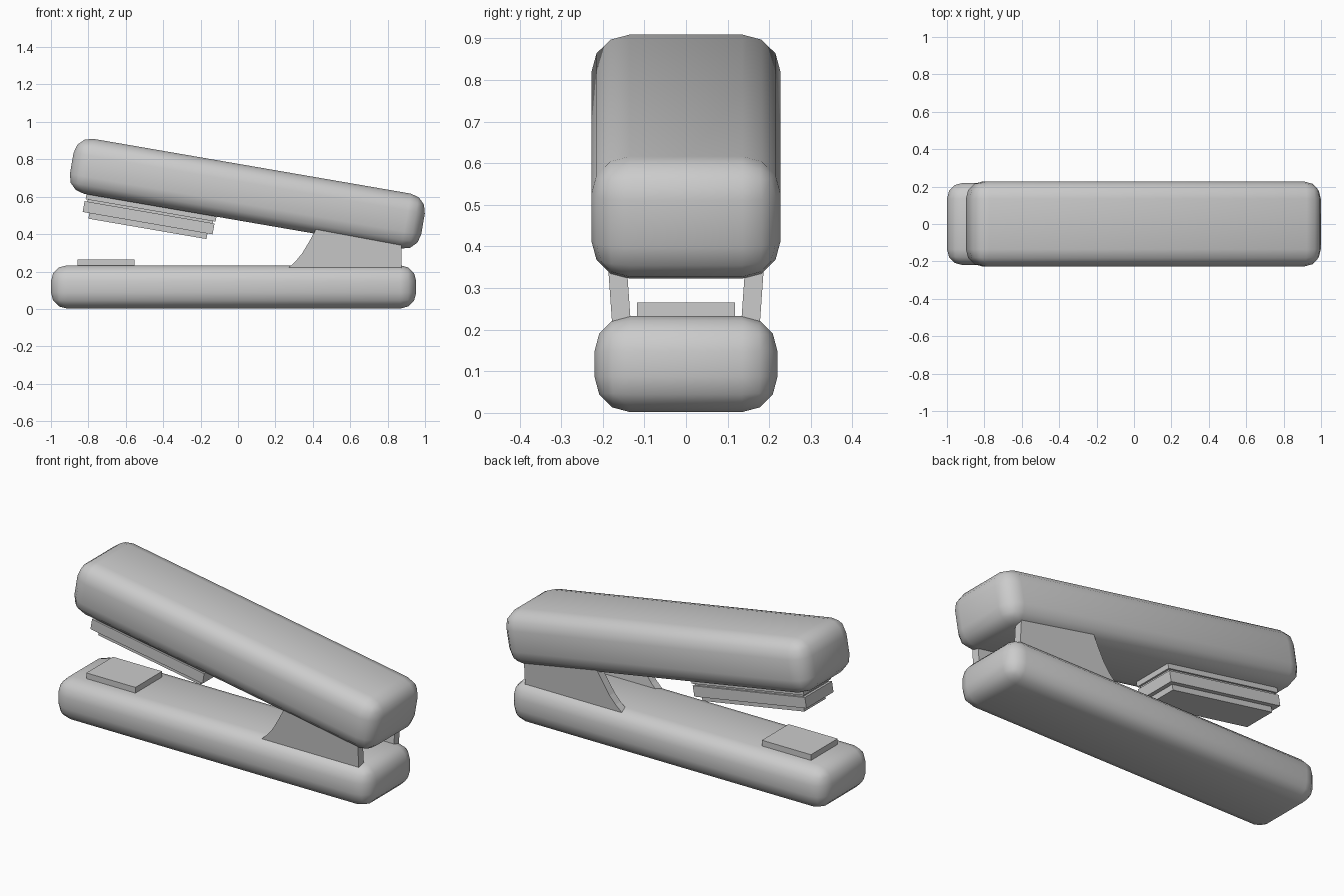
import bpy, bmesh, math
from mathutils import Matrix, Vector

cube = bpy.data.objects.get("Cube")
if cube:
    bpy.data.objects.remove(cube, do_unlink=True)

grey = bpy.data.materials.new("plain_grey")
grey.use_nodes = True
GREY = (0.6, 0.6, 0.6, 1)
grey.diffuse_color = GREY
grey.node_tree.nodes["Principled BSDF"].inputs["Base Color"].default_value = GREY


def finish(name, bm, smooth=False):
    bmesh.ops.recalc_face_normals(bm, faces=bm.faces)
    mesh = bpy.data.meshes.new(name)
    bm.to_mesh(mesh)
    bm.free()
    mesh.materials.append(grey)
    obj = bpy.data.objects.new(name, mesh)
    bpy.context.collection.objects.link(obj)
    if smooth:
        bpy.ops.object.select_all(action='DESELECT')
        bpy.context.view_layer.objects.active = obj
        obj.select_set(True)
        bpy.ops.object.shade_smooth_by_angle(angle=math.radians(40))
    return obj


def box(name, low, high, bevel=0, frame=Matrix()):
    """Box between two corners, optionally rounded, placed in a frame."""
    low, high = Vector(low), Vector(high)
    bm = bmesh.new()
    bmesh.ops.create_cube(bm, size=1)
    bmesh.ops.scale(bm, vec=high - low, verts=bm.verts)
    bmesh.ops.translate(bm, vec=(low + high) / 2, verts=bm.verts)
    if bevel:
        bmesh.ops.bevel(bm, geom=bm.edges[:], offset=bevel, segments=3,
                        profile=0.5, affect='EDGES')
    bm.transform(frame)
    return finish(name, bm, bevel > 0)


# Base and the anvil plate on it
box("base", (-1, -0.22, 0.002), (0.953, 0.22, 0.233), 0.085)
box("anvil_plate", (-0.857, -0.118, 0.22), (-0.553, 0.118, 0.265))

# Raised arm, with the stapling head stacked below it
tilt = Matrix.Translation((0.05, 0, 0.616)) @ Matrix.Rotation(math.radians(9.79), 4, 'Y')
box("arm", (-0.953, -0.2275, -0.149), (0.953, 0.2275, 0.149), 0.092, tilt)
for name, x0, x1, y, z0, z1 in [
        ("head_upper_plate", -0.847, -0.142, 0.12, -0.176, -0.13),
        ("head_spacer", -0.835, -0.155, 0.11, -0.19, -0.17),
        ("head_middle_plate", -0.851, -0.146, 0.12, -0.246, -0.187),
        ("head_lower_plate", -0.815, -0.174, 0.095, -0.276, -0.24)]:
    box(name, (x0, -y, z0), (x1, y, z1), 0, tilt)

# Hinge brackets: curved front edge, leaning slightly outward
profile = [(0.265, 0.215), (0.31, 0.257), (0.345, 0.3), (0.387, 0.371),
           (0.419, 0.43), (0.44, 0.48), (0.873, 0.4), (0.873, 0.215)]
for side, name in ((-1, "right_hinge_bracket"), (1, "left_hinge_bracket")):
    bm = bmesh.new()
    rings = [[bm.verts.new((x, side * (y + 0.07 * (z - 0.22)), z)) for x, z in profile]
             for y in (0.133, 0.178)]
    for ring in rings:
        bm.faces.new(ring)
    for i in range(len(profile)):
        j = (i + 1) % len(profile)
        bm.faces.new((rings[0][i], rings[0][j], rings[1][j], rings[1][i]))
    finish(name, bm)
